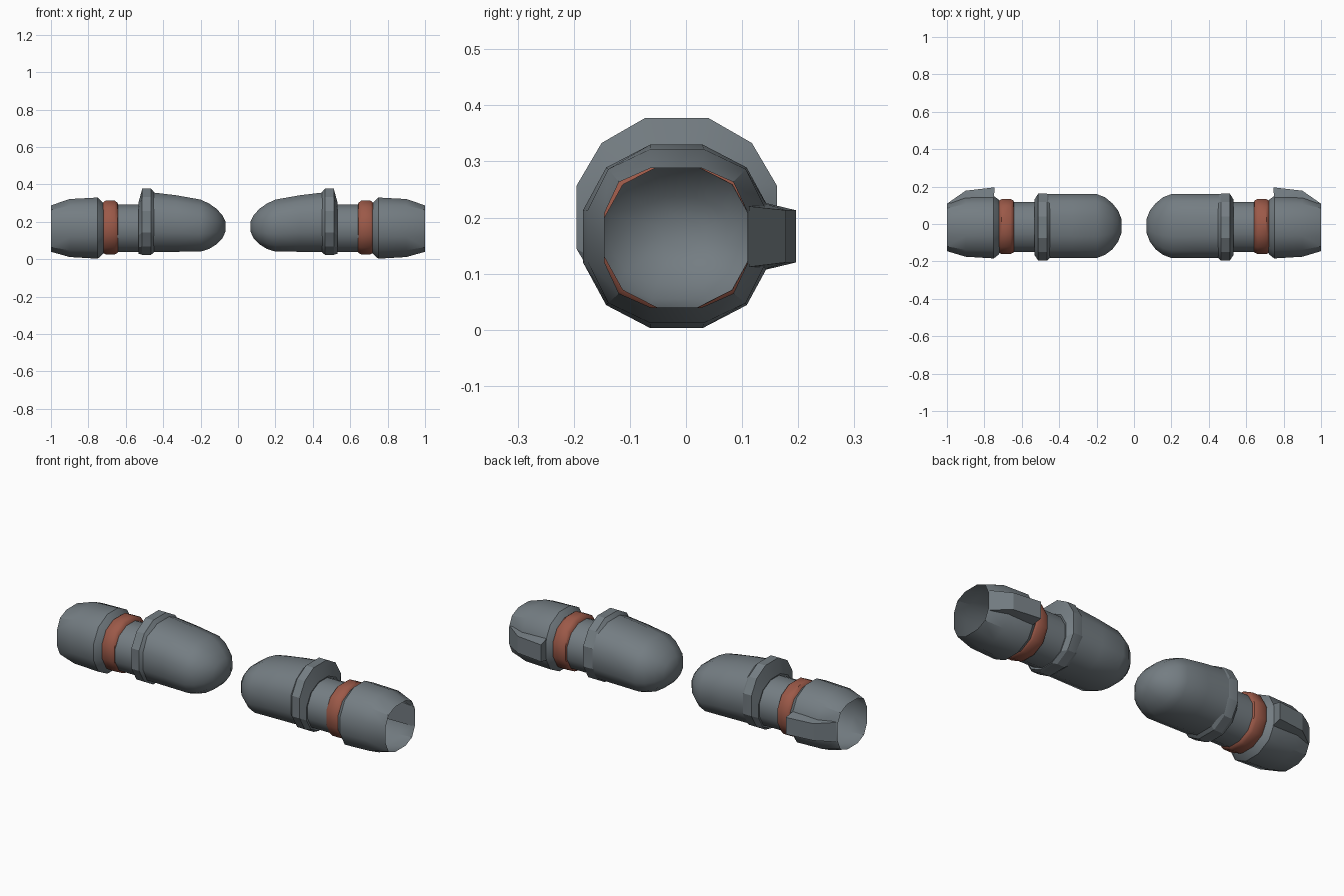
import bpy, bmesh, math

if "Cube" in bpy.data.objects:
    bpy.data.objects.remove(bpy.data.objects["Cube"])


def material(name, rgb):
    m = bpy.data.materials.new(name)
    m.diffuse_color = (*rgb, 1)
    m.use_nodes = True
    m.node_tree.nodes["Principled BSDF"].inputs["Base Color"].default_value = m.diffuse_color
    return m


GREY = material("slate_grey", (0.175, 0.205, 0.225))
RUST = material("rust_red", (0.33, 0.10, 0.065))


def section(a, c):
    """Twelve-sided outline in the unit square: flat half-width a, corner at c."""
    q = [(a, 1), (c, c), (1, a)]
    right = q + [(x, -y) for x, y in reversed(q)]
    return right + [(-x, -y) for x, y in right]


def finish(name, bm, mat, angle):
    bmesh.ops.recalc_face_normals(bm, faces=bm.faces)
    me = bpy.data.meshes.new(name)
    bm.to_mesh(me)
    bm.free()
    me.materials.append(mat)
    ob = bpy.data.objects.new(name, me)
    bpy.context.collection.objects.link(ob)
    bpy.ops.object.select_all(action='DESELECT')
    ob.select_set(True)
    bpy.context.view_layer.objects.active = ob
    if angle:
        bpy.ops.object.shade_smooth_by_angle(angle=math.radians(angle))


def loft(name, rings, mat, side, angle=36, cap=False):
    """Each ring: x, y min, y max, z min, z max, flat half-width, corner."""
    bm = bmesh.new()
    loops = []
    for x, y0, y1, z0, z1, a, c in rings:
        cy, hy, cz, hz = (y0 + y1) / 2, (y1 - y0) / 2, (z0 + z1) / 2, (z1 - z0) / 2
        loops.append([bm.verts.new((side * x, cy + hy * u, cz + hz * v))
                      for u, v in section(a, c)])
    for r, s in zip(loops, loops[1:]):
        for i in range(12):
            j = (i + 1) % 12
            bm.faces.new((r[i], r[j], s[j], s[i]))
    if cap:
        bm.faces.new(loops[-1])
    finish(name, bm, mat, angle)


A, C = 0.28, 0.75
CUFF = [(1.0, -.145, .11, .04, .288, .36, .80),
        (.90, -.175, .143, .012, .322, .30, .77),
        (.75, -.184, .15, .003, .33, A, C),
        (.725, -.165, .132, .025, .305, A, C),
        (.715, -.15, .117, .037, .292, A, C)]
BAND = [(.728, -.145, .115, .04, .29, A, C),
        (.722, -.154, .126, .033, .303, A, C),
        (.708, -.16, .133, .026, .314, A, C),
        (.660, -.16, .133, .026, .314, A, C),
        (.645, -.154, .126, .033, .303, A, C),
        (.640, -.145, .115, .04, .29, A, C)]
WRIST = [(.73, -.15, .117, .038, .292, A, C),
         (.50, -.15, .117, .038, .292, A, C)]
FLANGE = [(.528, -.147, .114, .04, .29, A, C),
          (.533, -.165, .13, .03, .30, A, C),
          (.512, -.195, .162, .024, .377, .32, C),
          (.465, -.195, .162, .024, .377, .32, C),
          (.448, -.18, .157, .037, .358, .32, C)]
HAND = [(.48, -.182, .16, .04, .36, .32, .77),
        (.33, -.182, .16, .04, .342, .32, .77),
        (.20, -.182, .16, .041, .319, .32, .77),
        (.155, -.165, .143, .055, .298, .32, .77),
        (.115, -.135, .11, .08, .270, .32, .77),
        (.085, -.095, .072, .11, .237, .32, .75),
        (.068, -.05, .03, .145, .205, .32, .75)]
# Fin on the rear of the cuff: x, y, z low, z high
FIN = [(.75, .125, .103, .230), (.745, .196, .12, .213),
       (.90, .178, .12, .213), (.995, .112, .112, .22)]

for side, label in ((1, "right"), (-1, "left")):
    loft(label + "_cuff", CUFF, GREY, side)
    loft(label + "_wrist_band", BAND, RUST, side)
    loft(label + "_wrist", WRIST, GREY, side)
    loft(label + "_flange", FLANGE, GREY, side, angle=24)
    loft(label + "_hand", HAND, GREY, side, angle=45, cap=True)

    # Wedge-shaped fin
    bm = bmesh.new()
    for x, y, z0, z1 in FIN:
        for z in (z0, z1):
            bm.verts.new((side * x, y, z))
    bmesh.ops.convex_hull(bm, input=bm.verts)
    bmesh.ops.dissolve_limit(bm, angle_limit=0.02, verts=bm.verts, edges=bm.edges)
    finish(label + "_cuff_fin", bm, GREY, 0)
